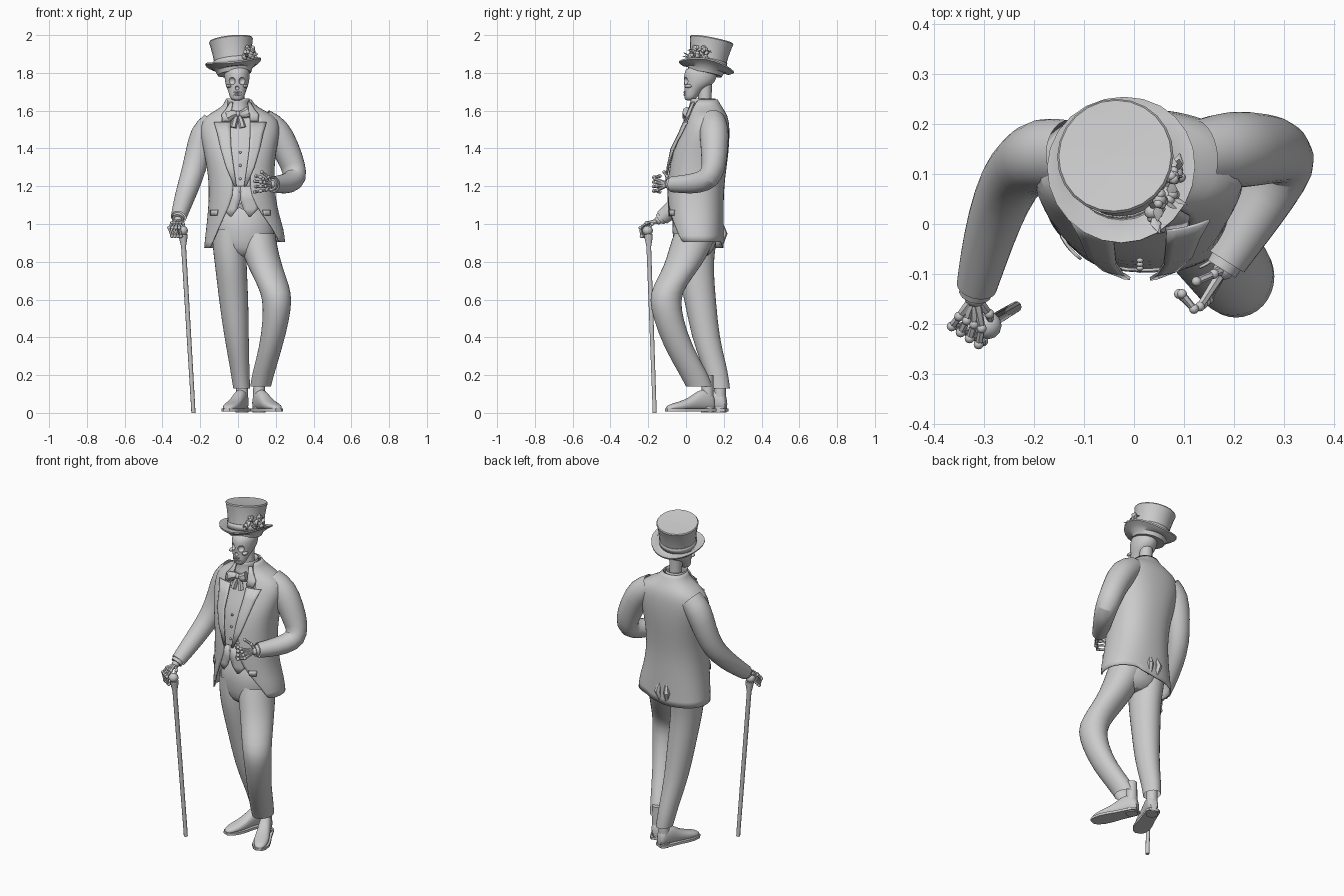
import bpy, bmesh, math, random
from math import sin, cos, pi, radians
from mathutils import Vector, Matrix, Quaternion

random.seed(4)
if "Cube" in bpy.data.objects:
    bpy.data.objects.remove(bpy.data.objects["Cube"], do_unlink=True)

grey = bpy.data.materials.new("plain grey")
grey.use_nodes = True
grey.diffuse_color = (0.6, 0.6, 0.6, 1)
grey.node_tree.nodes["Principled BSDF"].inputs["Base Color"].default_value = (0.6, 0.6, 0.6, 1)
parts = []


def finish(name, bm, sub=0, thick=0):
    bmesh.ops.recalc_face_normals(bm, faces=bm.faces[:])
    me = bpy.data.meshes.new(name)
    bm.to_mesh(me)
    bm.free()
    me.materials.append(grey)
    ob = bpy.data.objects.new(name, me)
    bpy.context.collection.objects.link(ob)
    if sub:
        ob.modifiers.new("smooth", "SUBSURF").levels = sub
        ob.modifiers["smooth"].render_levels = sub
    if thick:
        ob.modifiers.new("cloth", "SOLIDIFY").thickness = thick
    parts.append(ob)
    return ob


def skin(bm, rings, closed=True, caps=True):
    rows = [[bm.verts.new(p) for p in r] for r in rings]
    n = len(rows[0])
    for a, b in zip(rows, rows[1:]):
        for i in range(n if closed else n - 1):
            j = (i + 1) % n
            bm.faces.new((a[i], a[j], b[j], b[i]))
    if caps:
        bm.faces.new(rows[0])
        bm.faces.new(rows[-1])


def loft(name, rings, closed=True, caps=True, sub=0, thick=0):
    bm = bmesh.new()
    skin(bm, rings, closed, caps)
    return finish(name, bm, sub, thick)


def power(v, e):
    return math.copysign(abs(v) ** (2 / e), v)


def oval(z, cx, cy, rx, ry, gap=0, n=20, e=2.0):
    """Flat ring starting at the front, optionally open by a gap angle."""
    g = radians(gap)
    steps = n - 1 if gap else n
    out = []
    for i in range(n):
        a = g + (2 * pi - 2 * g) * i / steps
        out.append(Vector((cx + rx * power(sin(a), e), cy - ry * power(cos(a), e), z)))
    return out


def tube_rings(pts, n, squash=1):
    """Rings square to a path of (x, y, z, radius)."""
    ps = [Vector(p[:3]) for p in pts]
    rings, q, last = [], Quaternion(), Vector((0, 0, 1))
    for i, p in enumerate(ps):
        t = (ps[min(i + 1, len(ps) - 1)] - ps[max(i - 1, 0)]).normalized()
        q = last.rotation_difference(t) @ q
        last = t
        r = pts[i][3]
        rings.append([p + q @ Vector((r * cos(2 * pi * k / n), r * squash * sin(2 * pi * k / n), 0)) for k in range(n)])
    return rings


def tube(name, pts, n=12, sub=0, caps=True, thick=0):
    return loft(name, tube_rings(pts, n), caps=caps, sub=sub, thick=thick)


def ball(bm, at, size):
    m = Matrix.Translation(at) @ Matrix.Diagonal((*size, 1))
    bmesh.ops.create_uvsphere(bm, u_segments=12, v_segments=8, radius=1, matrix=m)


# Jacket: open at the front; rows are z, centre x, centre y, radii, gap angle
E = 2.3
coat = [(0.885, 0.035, 0.06, 0.215, 0.14, 56), (0.95, 0.035, 0.055, 0.21, 0.145, 46),
        (1.05, 0.028, 0.05, 0.19, 0.15, 28), (1.15, 0.022, 0.048, 0.177, 0.152, 12),
        (1.25, 0.017, 0.055, 0.174, 0.153, 12), (1.38, 0.01, 0.072, 0.19, 0.155, 20),
        (1.48, 0.01, 0.1, 0.215, 0.132, 24), (1.55, 0.012, 0.113, 0.208, 0.115, 26),
        (1.59, 0.012, 0.112, 0.155, 0.1, 32), (1.62, 0.008, 0.105, 0.09, 0.085, 42),
        (1.66, 0.003, 0.1, 0.068, 0.068, 60)]
jacket = [oval(*r, n=28, e=E) for r in coat]
for ring in jacket[:2]:
    for p in ring:
        p.z -= 0.012 * (p.x < 0.03) - 0.02 * (p.x > 0.1)
loft("jacket", jacket, closed=False, caps=False, sub=1, thick=0.008)
loft("waistcoat", [oval(z, x, y, a - 0.014, b - 0.012, e=E) for z, x, y, a, b, g in coat[3:10]], caps=False, sub=1)


def front_y(x, z):
    z = max(coat[0][0], min(z, coat[-1][0]))
    for a, b in zip(coat, coat[1:]):
        if a[0] <= z <= b[0]:
            f = (z - a[0]) / (b[0] - a[0])
            cx, cy, rx, ry = [a[k] + (b[k] - a[k]) * f for k in range(1, 5)]
            u = min(1, abs((x - cx) / rx))
            return cy - ry * (1 - u ** E) ** (1 / E)


def panel(name, rows, off, side):
    """Cloth strip lying on the chest; rows are z, inner and outer distance."""
    rings = []
    for z, a, b in rows:
        xs = [0.012 + side * (a + (b - a) * k / 4) for k in range(5)]
        rings.append([Vector((x, front_y(x, z) - off, z)) for x in xs])
    return loft(name, rings, closed=False, caps=False, thick=0.006)


# Lapels, collar flaps and waistcoat points on both sides
for side, label in ((1, "left"), (-1, "right")):
    panel(label + "_lapel", [(1.2, 0.02, 0.032), (1.3, 0.035, 0.075), (1.4, 0.048, 0.105),
                             (1.48, 0.052, 0.122), (1.54, 0.053, 0.14), (1.53, 0.053, 0.1)][:5], 0.012, side)
    panel(label + "_collar_flap", [(1.545, 0.052, 0.095), (1.58, 0.05, 0.1), (1.61, 0.045, 0.075),
                                   (1.645, 0.04, 0.055)], 0.01, side)
    panel(label + "_waistcoat_point", [(1.04, 0.045, 0.055), (1.08, 0.015, 0.095), (1.13, 0.0, 0.11),
                                       (1.2, 0.0, 0.1)], -0.006, side)
    panel(label + "_pocket_flap", [(1.045, 0.125, 0.16), (1.075, 0.12, 0.16)], 0.008, side)

# Waistcoat buttons, shirt collar and bow tie
bm = bmesh.new()
for k in range(4):
    z = 1.17 + 0.07 * k
    ball(bm, (0.012, front_y(0.012, z) + 0.01, z), (0.007, 0.005, 0.007))
finish("buttons", bm)
loft("shirt_collar", [oval(1.58, 0, 0.085, 0.065, 0.068), oval(1.63, 0, 0.088, 0.054, 0.058),
                      oval(1.665, 0, 0.09, 0.057, 0.062)], caps=False, sub=1, thick=0.005)
for side in (1, -1):
    tube("bow_wing", [(0, 0.006, 1.585, 0.011), (side * 0.025, 0.002, 1.582, 0.022),
                      (side * 0.052, 0.01, 1.58 + 0.012 * side, 0.03)], 8)
    tube("bow_tail", [(0, 0.008, 1.585, 0.008), (side * 0.015, 0, 1.55, 0.015),
                      (side * 0.025, -0.008, 1.51, 0.018)], 6)
bm = bmesh.new()
ball(bm, (0, 0, 1.583), (0.014, 0.014, 0.016))
finish("bow_knot", bm)

# Rear vent folds
for dx in (-0.022, 0.022):
    tube("vent_fold", [(0.02 + dx, 0.19, 1.0, 0.008), (0.02 + dx * 1.4, 0.2, 0.95, 0.02),
                       (0.02 + dx, 0.185, 0.89, 0.012)], 6)

# Trousers
loft("trouser_seat", [oval(1.12, 0.025, 0.05, 0.155, 0.125), oval(0.95, 0.03, 0.05, 0.17, 0.125),
                      oval(0.87, 0.035, 0.045, 0.145, 0.11), oval(0.82, 0.04, 0.04, 0.075, 0.075)], sub=1)
legs = {"right_trouser_leg": [(0.97, -0.045, 0.055, 0.095, 0.115), (0.88, -0.045, 0.05, 0.092, 0.11),
                              (0.78, -0.038, 0.045, 0.085, 0.1), (0.6, -0.023, 0.075, 0.08, 0.085),
                              (0.4, -0.008, 0.102, 0.066, 0.075), (0.25, 0.008, 0.15, 0.053, 0.066),
                              (0.18, 0.014, 0.168, 0.049, 0.06), (0.13, 0.02, 0.178, 0.046, 0.056)],
        "left_trouser_leg": [(0.95, 0.1, 0.05, 0.1, 0.115), (0.88, 0.11, 0.025, 0.1, 0.115),
                             (0.78, 0.14, -0.015, 0.094, 0.1), (0.67, 0.19, -0.09, 0.085, 0.088),
                             (0.6, 0.208, -0.112, 0.079, 0.084), (0.5, 0.203, -0.095, 0.072, 0.08),
                             (0.35, 0.175, -0.043, 0.062, 0.078), (0.2, 0.131, 0.045, 0.06, 0.078),
                             (0.14, 0.12, 0.07, 0.056, 0.072)]}
for name, rows in legs.items():
    loft(name, [oval(*r, n=16) for r in rows], caps=False, sub=1)


def shoe(label, heel, toe):
    """Upper, sole and heel block along the line from heel to toe."""
    h, t = Vector((*heel, 0)), Vector((*toe, 0))
    d = t - h
    s = Vector((-d.y, d.x, 0)).normalized()
    rings, soles = [], []
    for f, w, top in ((0, 0.022, 0.07), (0.06, 0.034, 0.12), (0.28, 0.036, 0.13), (0.42, 0.037, 0.1),
                      (0.6, 0.043, 0.07), (0.8, 0.043, 0.055), (0.94, 0.03, 0.043), (1, 0.012, 0.03)):
        c = h + d * f
        rings.append([c + s * w * power(cos(a), 2.4) + Vector((0, 0, 0.012 + (top - 0.012) * (0.5 + 0.5 * power(sin(a), 2.4))))
                      for a in [2 * pi * k / 12 for k in range(12)]])
        soles.append([c + s * x * (w + 0.005) + Vector((0, 0, z)) for x, z in ((-1, 0.008), (1, 0.008), (1, 0.022), (-1, 0.022))])
    loft(label + "_shoe", rings, sub=1)
    loft(label + "_sole", soles)
    c = h + d * 0.14
    loft(label + "_heel", [oval(z, c.x, c.y, 0.034, 0.034, n=12) for z in (0.003, 0.03)])
    tube(label + "_ankle", [(c.x, c.y, 0.07, 0.032), (c.x, c.y, 0.2, 0.03)])


shoe("right", (0.035, 0.215), (-0.06, -0.035))
shoe("left", (0.095, 0.15), (0.215, -0.105))

# Sleeves and cuffs
sleeves = {"right": [(-0.13, 0.14, 1.53, 0.07), (-0.185, 0.14, 1.48, 0.078), (-0.215, 0.125, 1.36, 0.067),
                     (-0.248, 0.09, 1.24, 0.063), (-0.28, 0.01, 1.15, 0.056), (-0.303, -0.075, 1.075, 0.048),
                     (-0.315, -0.125, 1.035, 0.042)],
           "left": [(0.13, 0.14, 1.545, 0.07), (0.2, 0.15, 1.5, 0.082), (0.255, 0.15, 1.4, 0.074),
                    (0.295, 0.148, 1.3, 0.067), (0.305, 0.125, 1.24, 0.065), (0.27, 0.06, 1.215, 0.058),
                    (0.22, -0.02, 1.21, 0.049), (0.185, -0.075, 1.21, 0.043)]}
for label, pts in sleeves.items():
    tube(label + "_sleeve", pts, 14, sub=1, caps=False)
    a, b = Vector(pts[-2][:3]), Vector(pts[-1][:3])
    e = b + (b - a).normalized() * 0.018
    tube(label + "_cuff", [(*b, 0.034), (*e, 0.033)], 12)


def hand(label, wrist, fingers):
    """Bony fingers fanned from the wrist, with a knob at each joint."""
    bm = bmesh.new()
    for path in fingers:
        pts = [(*wrist, 0.011)] + [(*p, 0.0075) for p in path]
        skin(bm, tube_rings(pts, 6))
        for p in path:
            ball(bm, p, (0.01, 0.01, 0.01))
    ball(bm, wrist, (0.022, 0.022, 0.022))
    finish(label + "_hand", bm)


hand("left", (0.18, -0.09, 1.21),
     [[(0.15 - 0.006 * k, -0.15 - 0.005 * k, 1.18 + 0.02 * k), (0.12, -0.17, 1.175 + 0.024 * k),
       (0.09 + 0.006 * (k % 2), -0.14, 1.17 + 0.028 * k)] for k in range(4)] + [[(0.16, -0.1, 1.25), (0.125, -0.115, 1.275)]])
hand("right", (-0.318, -0.145, 1.02),
     [[(-0.35 + 0.015 * k, -0.185 - 0.008 * k, 1.005), (-0.365 + 0.018 * k, -0.205 - 0.012 * k, 0.98),
       (-0.35 + 0.016 * k, -0.205 - 0.01 * k, 0.935)] for k in range(4)] + [[(-0.29, -0.18, 1.0), (-0.285, -0.21, 0.96)]])

# Walking stick with a rounded grip
tube("cane", [(-0.236, -0.166, 0, 0.011), (-0.238, -0.167, 0.04, 0.011), (-0.288, -0.197, 0.88, 0.013),
              (-0.29, -0.198, 0.925, 0.022), (-0.291, -0.199, 0.945, 0.024)], 10)
bm = bmesh.new()
ball(bm, (-0.293, -0.203, 0.965), (0.028, 0.028, 0.026))
finish("cane_knob", bm)

# Skull with hollow eyes and nose
skull = loft("skull", [oval(z, -0.005, cy, rx, ry) for z, cy, rx, ry in
                       ((1.652, 0.018, 0.025, 0.022), (1.672, 0.026, 0.04, 0.036), (1.7, 0.036, 0.046, 0.046),
                        (1.725, 0.055, 0.056, 0.064), (1.75, 0.072, 0.065, 0.084), (1.79, 0.077, 0.068, 0.09),
                        (1.84, 0.082, 0.064, 0.08))], sub=1)
bm = bmesh.new()
for x, z, r in ((-0.033, 1.757, 0.02), (0.023, 1.757, 0.02), (-0.005, 1.72, 0.011)):
    ball(bm, (x, -0.004, z), (r, r, r))
cutter = finish("socket_cutter", bm)
cut = skull.modifiers.new("sockets", "BOOLEAN")
cut.operation, cut.object, cut.solver = "DIFFERENCE", cutter, "EXACT"
bpy.context.view_layer.update()
solid = bpy.data.meshes.new_from_object(skull.evaluated_get(bpy.context.evaluated_depsgraph_get()))
skull.modifiers.clear()
skull.data = solid
parts.remove(cutter)
bpy.data.objects.remove(cutter, do_unlink=True)
bm = bmesh.new()
for k in range(-3, 4):
    for z in (1.684, 1.698):
        ball(bm, (-0.005 + 0.009 * k, -0.009 + 0.0016 * k * k, z), (0.0045, 0.004, 0.007))
for side in (1, -1):
    ball(bm, (-0.005 + side * 0.045, 0.012, 1.73), (0.014, 0.022, 0.009))
finish("teeth_and_cheekbones", bm)
tube("neck", [(0, 0.1, 1.58, 0.04), (0, 0.1, 1.66, 0.035), (-0.003, 0.1, 1.74, 0.038)], 12)

# Top hat: turned profile with the brim curled up at the sides
tilt = Matrix.Translation((-0.022, 0.107, 1.825)) @ Matrix.Rotation(radians(-6), 4, "Y") @ Matrix.Rotation(radians(-11), 4, "X")
rings = []
for r, z in ((0.09, -0.03), (0.098, -0.008), (0.125, -0.012), (0.148, 0), (0.149, 0.008), (0.125, 0.001),
             (0.1, 0.008), (0.1, 0.03), (0.104, 0.08), (0.112, 0.13), (0.117, 0.15), (0.113, 0.156), (0.001, 0.151)):
    lift = 0.03 if r > 0.12 and z < 0.02 else 0
    rings.append([tilt @ Vector((r * cos(a), r * sin(a), z + lift * cos(a) ** 2))
                  for a in [2 * pi * k / 24 for k in range(24)]])
loft("top_hat", rings)
loft("hat_band", [[tilt @ p for p in oval(z, 0, 0, r, r, n=24)] for z, r in ((0.01, 0.103), (0.045, 0.105))], caps=False, thick=0.003)

# Flower cluster and leaves on the hat
bm = bmesh.new()
for a, z, r in ((-55, 0.04, 0.022), (-32, 0.05, 0.026), (-8, 0.045, 0.022), (-42, 0.085, 0.021), (-15, 0.085, 0.021)):
    c = tilt @ Vector((0.112 * cos(radians(a)), 0.112 * sin(radians(a)), z))
    ball(bm, c, (r * 0.7, r * 0.7, r * 0.7))
    for k in range(6):
        v = Vector((random.uniform(-0.2, 1), random.uniform(-1, 1), random.uniform(-1, 1))).normalized()
        ball(bm, c + v * r * 0.55, (r * 0.45, r * 0.45, r * 0.45))
    for k in range(3):
        v = Vector((random.uniform(-0.1, 0.3), random.uniform(-1, 1), random.uniform(-0.5, 1))).normalized()
        skin(bm, tube_rings([(*(c + v * s), w) for s, w in ((0.01, 0.003), (0.028, 0.011), (0.046, 0.001))], 6, 0.3))
finish("hat_flowers", bm)

# Smooth shading with crisp edges
bpy.ops.object.select_all(action="DESELECT")
for ob in parts:
    ob.select_set(True)
bpy.context.view_layer.objects.active = parts[0]
bpy.ops.object.shade_smooth_by_angle(angle=radians(40))
